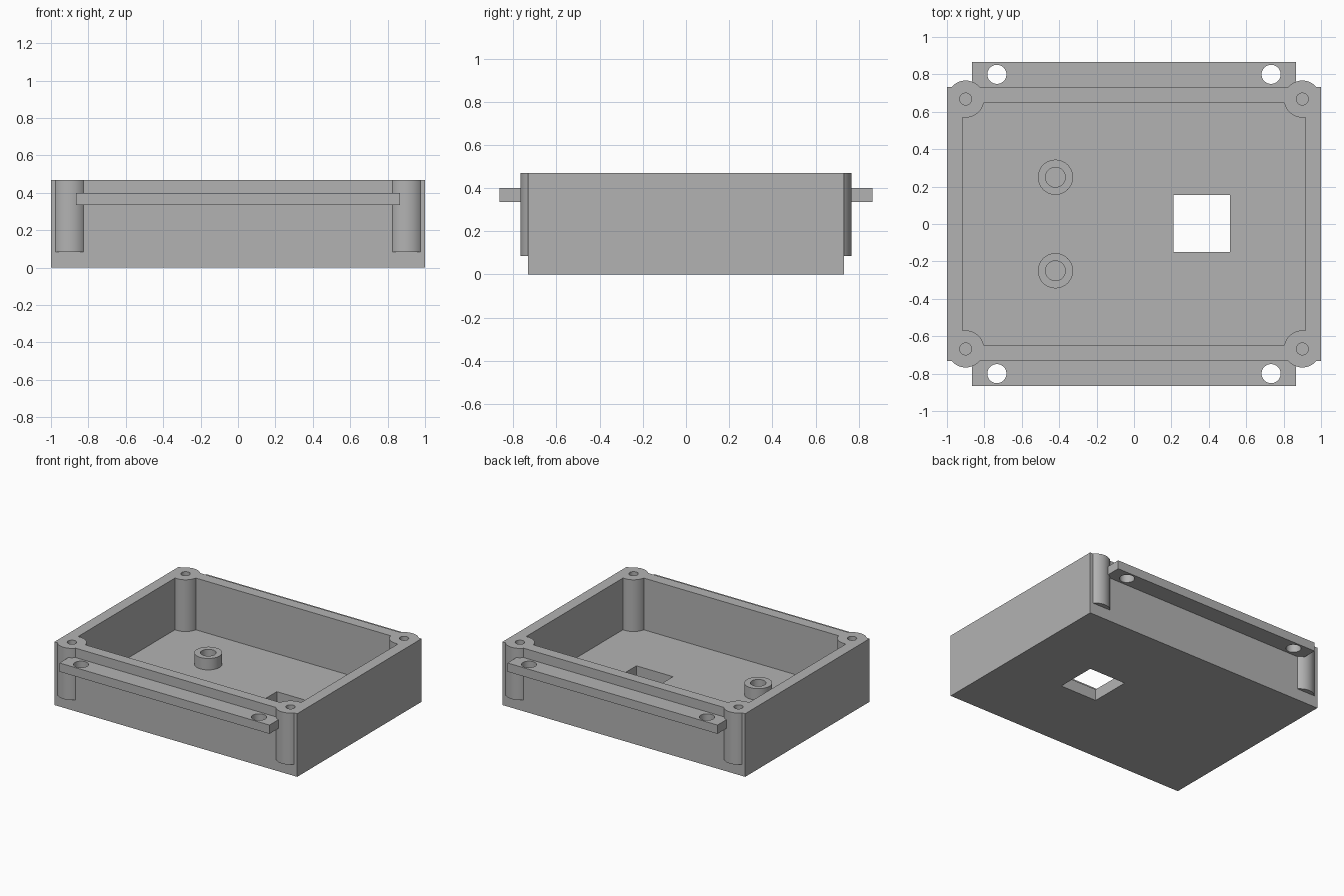
import bpy
import math

cube = bpy.data.objects.get("Cube")
if cube:
    bpy.data.objects.remove(cube, do_unlink=True)

HEIGHT = 0.47
FLOOR = 0.085
SIGNS = [(sx, sy) for sx in (-1, 1) for sy in (-1, 1)]

grey = bpy.data.materials.new("grey_plastic")
grey.use_nodes = True
colour = (0.45, 0.45, 0.45, 1)
grey.diffuse_color = colour
grey.node_tree.nodes["Principled BSDF"].inputs["Base Color"].default_value = colour


def box(name, x0, x1, y0, y1, z0, z1):
    bpy.ops.mesh.primitive_cube_add(
        size=1, location=((x0 + x1) / 2, (y0 + y1) / 2, (z0 + z1) / 2))
    ob = bpy.context.object
    ob.name = name
    ob.scale = (x1 - x0, y1 - y0, z1 - z0)
    bpy.ops.object.transform_apply(location=True, rotation=False, scale=True)
    ob.data.materials.append(grey)
    return ob


def cylinder(name, x, y, radius, z0, z1):
    bpy.ops.mesh.primitive_cylinder_add(
        vertices=48, radius=radius, depth=z1 - z0, location=(x, y, (z0 + z1) / 2))
    ob = bpy.context.object
    ob.name = name
    bpy.ops.object.transform_apply(location=True, rotation=False, scale=True)
    ob.data.materials.append(grey)
    return ob


def combine(target, part, operation):
    """Merge or cut one part, then discard it."""
    bpy.context.view_layer.objects.active = target
    mod = target.modifiers.new(operation.lower(), 'BOOLEAN')
    mod.operation = operation
    mod.solver = 'EXACT'
    mod.object = part
    bpy.ops.object.modifier_apply(modifier=mod.name)
    bpy.data.objects.remove(part, do_unlink=True)


# Open tray with thick walls
case = box("enclosure_base", -1, 1, -0.732, 0.732, 0, HEIGHT)
combine(case, box("cavity", -0.918, 0.918, -0.65, 0.65, FLOOR, 0.6), 'DIFFERENCE')

# Corner screw posts, bulging through the front and back walls
for sx, sy in SIGNS:
    combine(case, cylinder("corner_post", sx * 0.9, sy * 0.668, 0.099, FLOOR, HEIGHT), 'UNION')

# Mounting flanges along front and back
for sy in (-1, 1):
    y0, y1 = sorted((sy * 0.705, sy * 0.865))
    combine(case, box("mounting_flange", -0.865, 0.865, y0, y1, 0.335, 0.4), 'UNION')

# Board standoffs on the floor
for sy in (-1, 1):
    combine(case, cylinder("standoff", -0.42, sy * 0.25, 0.094, 0.04, 0.17), 'UNION')
    combine(case, cylinder("standoff_bore", -0.42, sy * 0.25, 0.053, FLOOR, 0.3), 'DIFFERENCE')

# Screw bores in posts and through holes in flanges
for sx, sy in SIGNS:
    combine(case, cylinder("post_bore", sx * 0.9, sy * 0.668, 0.032, 0.15, 0.6), 'DIFFERENCE')
    combine(case, cylinder("flange_hole", sx * 0.733, sy * 0.8, 0.051, 0.2, 0.6), 'DIFFERENCE')

# Square opening through the floor
combine(case, box("floor_opening", 0.212, 0.514, -0.15, 0.154, -0.1, 0.2), 'DIFFERENCE')

# Smooth the round walls, keep the edges sharp
bpy.ops.object.select_all(action='DESELECT')
case.select_set(True)
bpy.context.view_layer.objects.active = case
bpy.ops.object.shade_smooth_by_angle(angle=math.radians(30))
